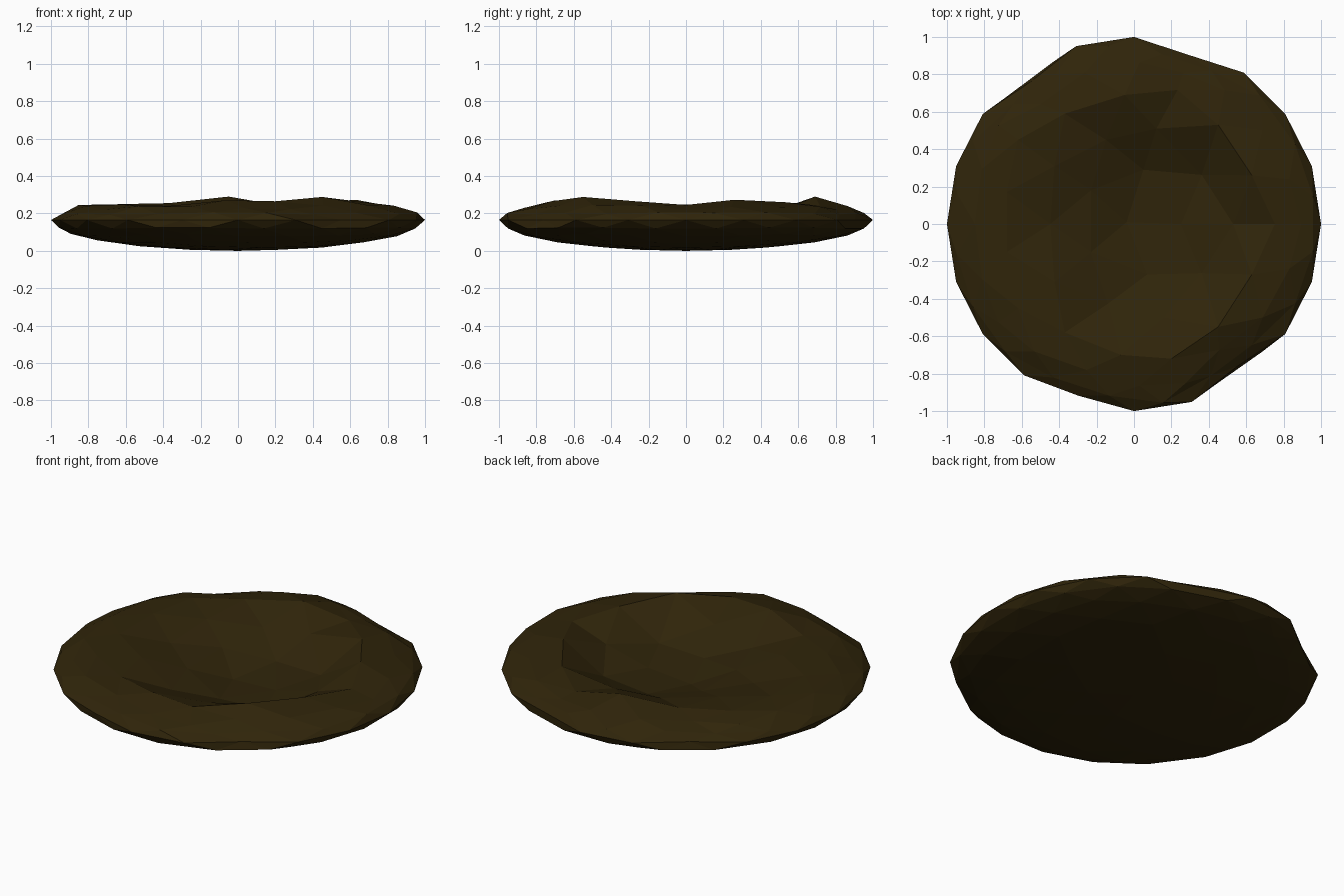
import bpy, bmesh, math, random
from mathutils import Vector

if "Cube" in bpy.data.objects:
    bpy.data.objects.remove(bpy.data.objects["Cube"])

random.seed(4)
MID, HALF = 0.165, 0.165   # rim height and half thickness

# Flattened low-poly icosphere
bm = bmesh.new()
bmesh.ops.create_icosphere(bm, subdivisions=3, radius=1.0)
upper = [v for v in bm.verts if v.co.z > 0.01]
rim = [v for v in bm.verts if abs(v.co.z) < 0.01]
for v in bm.verts:
    v.co.z = MID + v.co.z * HALF

# Upper surface: rounded edge, lumpy ridge, hollow basin in the middle
for v in upper:
    r = math.hypot(v.co.x - 0.08, v.co.y)
    t = min(1, max(0, (r - 0.3) / 0.36))
    crest = 0.1 + 0.15 * t * t * (3 - 2 * t)
    edge = MID + (v.co.z - MID) * 0.92
    v.co.z = min(edge, crest) + random.uniform(-0.015, 0.004)


def nearest(verts, x, y):
    return min(verts, key=lambda v: (v.co.x - x) ** 2 + (v.co.y - y) ** 2)


# Main lumps along the ridge and corners of the basin floor
lumps = [
    (-0.05, 0.69, 0.29), (0.45, -0.55, 0.288), (0.63, 0.26, 0.273),
    (0.63, -0.27, 0.265), (0.20, -0.72, 0.265), (-0.07, -0.70, 0.27),
    (0.45, 0.53, 0.26), (0.12, 0.51, 0.21), (-0.15, 0.45, 0.20),
    (-0.37, 0.59, 0.255), (-0.62, 0.45, 0.25), (-0.37, -0.58, 0.24),
    (-0.62, -0.45, 0.248), (-0.68, 0.17, 0.247), (-0.68, -0.15, 0.247),
    (-0.23, 0.18, 0.16), (-0.23, -0.15, 0.16), (0.05, 0.29, 0.11),
    (-0.04, 0.01, 0.085), (0.53, 0.0, 0.17), (0.07, -0.27, 0.105),
]
free = list(upper)
for x, y, z in lumps:
    v = nearest(free, x, y)
    v.co = Vector((x, y, z))
    free.remove(v)

# Chipped places on the outer rim, pulling in only the surface above each
for x, y, k in [(0.31, 0.95, 0.95), (-0.59, 0.81, 0.94),
                (0.59, -0.81, 0.94), (-0.31, -0.95, 0.965)]:
    centre = nearest(rim, x, y)
    for v in [centre] + upper:
        if v is centre or math.hypot(v.co.x - x, v.co.y - y) < 0.22:
            v.co.x *= k
            v.co.y *= k

# Rest exactly on the ground
low = min(v.co.z for v in bm.verts)
bmesh.ops.translate(bm, verts=bm.verts, vec=(0, 0, -low))
bmesh.ops.recalc_face_normals(bm, faces=bm.faces)

mesh = bpy.data.meshes.new("dirt_mound")
bm.to_mesh(mesh)
bm.free()
mound = bpy.data.objects.new("dirt_mound", mesh)
bpy.context.collection.objects.link(mound)

mat = bpy.data.materials.new("dark_earth")
mat.diffuse_color = (0.029, 0.018, 0.003, 1)
mat.use_nodes = True
mat.node_tree.nodes["Principled BSDF"].inputs["Base Color"].default_value = mat.diffuse_color
mesh.materials.append(mat)
